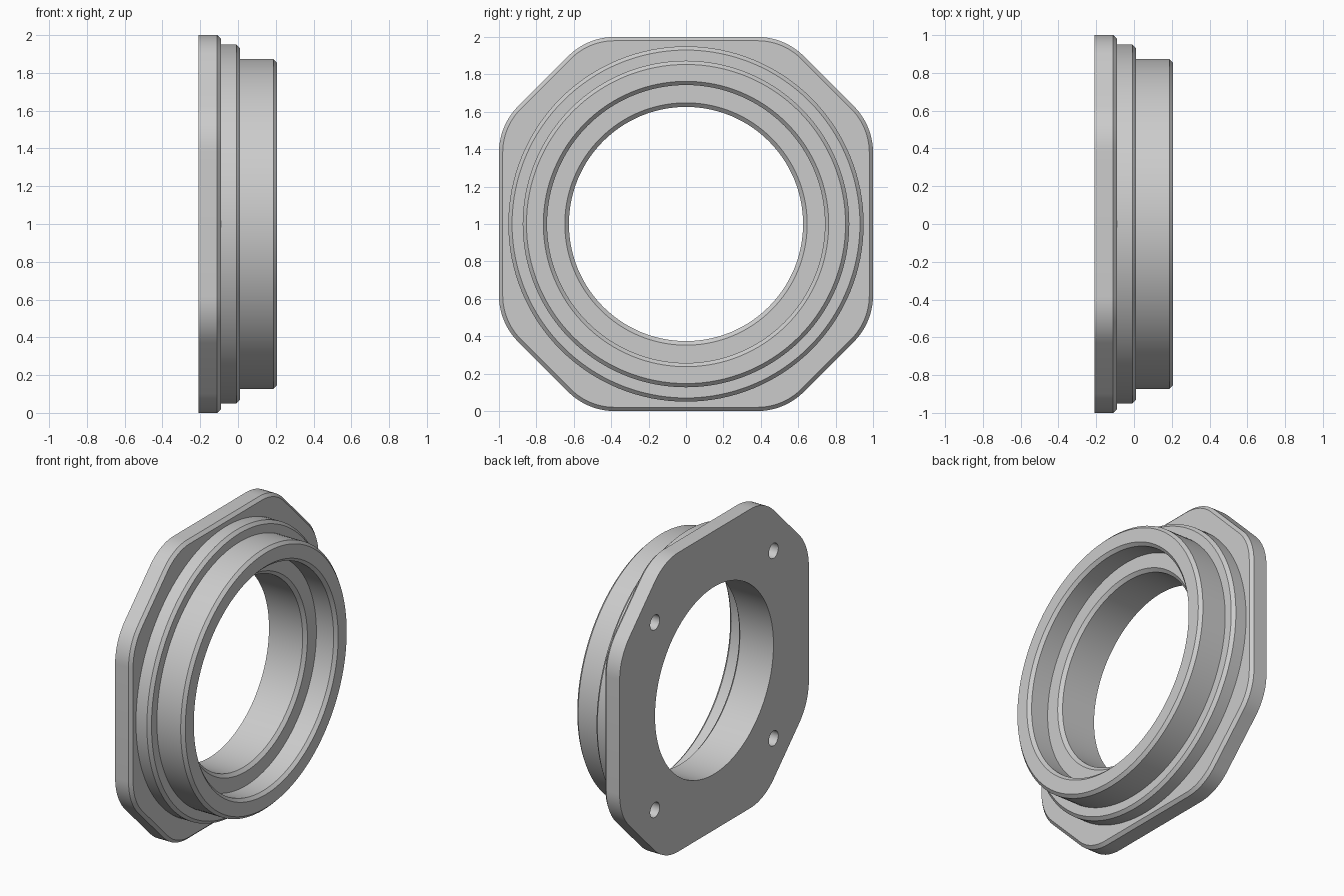
import bpy, bmesh
from math import sin, cos, pi, sqrt

if "Cube" in bpy.data.objects:
    bpy.data.objects.remove(bpy.data.objects["Cube"])

CZ = 1.0           # height of the ring axis
X0, X1 = -0.209, 0.207
FACE, STEP = -0.09, 0.011
C = 0.02           # chamfer size


def loft(name, loops):
    """Closed solid skinned through loops of equal length, capped at both ends."""
    bm = bmesh.new()
    rows = [[bm.verts.new(p) for p in loop] for loop in loops]
    n = len(rows[0])
    for a, b in zip(rows, rows[1:]):
        for i in range(n):
            j = (i + 1) % n
            bm.faces.new((a[i], a[j], b[j], b[i]))
    bm.faces.new(rows[0])
    bm.faces.new(rows[-1])
    bmesh.ops.recalc_face_normals(bm, faces=bm.faces)
    me = bpy.data.meshes.new(name)
    bm.to_mesh(me)
    bm.free()
    ob = bpy.data.objects.new(name, me)
    bpy.context.collection.objects.link(ob)
    return ob


def lathe(name, profile, n=128, y=0.0, z=CZ):
    """Solid of revolution around an x-parallel axis from (x, radius) pairs."""
    return loft(name, [[(x, y + r * cos(2 * pi * i / n), z + r * sin(2 * pi * i / n))
                        for i in range(n)] for x, r in profile])


def plate_loop(x, inset):
    """Square with cut corners, each of the eight vertices filleted."""
    fillet, seg = 0.35, 10
    h = 1.0 - fillet
    k = (1.08 - fillet) * sqrt(2) - h
    r = fillet - inset
    pts = []
    for q in range(4):
        for cy, cz, start in ((h, k, 0), (k, h, pi / 4)):
            for i in range(seg + 1):
                a = start + pi / 4 * i / seg
                u, v = cy + r * cos(a), cz + r * sin(a)
                for _ in range(q):
                    u, v = -v, u
                pts.append((x, u, CZ + v))
    return pts


def boolean(target, tool, op):
    mod = target.modifiers.new(op, 'BOOLEAN')
    mod.operation, mod.solver, mod.object = op, 'EXACT', tool
    bpy.context.view_layer.objects.active = target
    bpy.ops.object.modifier_apply(modifier=mod.name)
    bpy.data.objects.remove(tool)


# Mounting plate with chamfered front edge
flange = loft("bearing_flange", [plate_loop(X0, 0), plate_loop(FACE - C, 0), plate_loop(FACE, C)])

# Stepped round hub
hub = lathe("hub", [(-0.15, 0.95), (STEP - C, 0.95), (STEP, 0.93), (STEP, 0.873),
                    (X1 - C, 0.873), (X1, 0.853)])
boolean(flange, hub, 'UNION')

# Through bore, chamfered shoulder and counterbore
bore = lathe("bore_cutter", [(X0 - 0.1, 0.626), (0.04, 0.626), (0.06, 0.648), (0.06, 0.743),
                             (X1 - C, 0.743), (X1 + C, 0.783)])
boolean(flange, bore, 'DIFFERENCE')

# Four blind screw holes in the back face
for sy in (-1, 1):
    for sz in (-1, 1):
        hole = lathe("hole_cutter", [(X0 - 0.1, 0.05), (-0.06, 0.05)], 32,
                     sy * 0.627, CZ + sz * 0.627)
        boolean(flange, hole, 'DIFFERENCE')

# Smooth round walls, crisp edges
bpy.ops.object.select_all(action='DESELECT')
flange.select_set(True)
bpy.context.view_layer.objects.active = flange
bpy.ops.object.shade_smooth_by_angle(angle=0.45)
